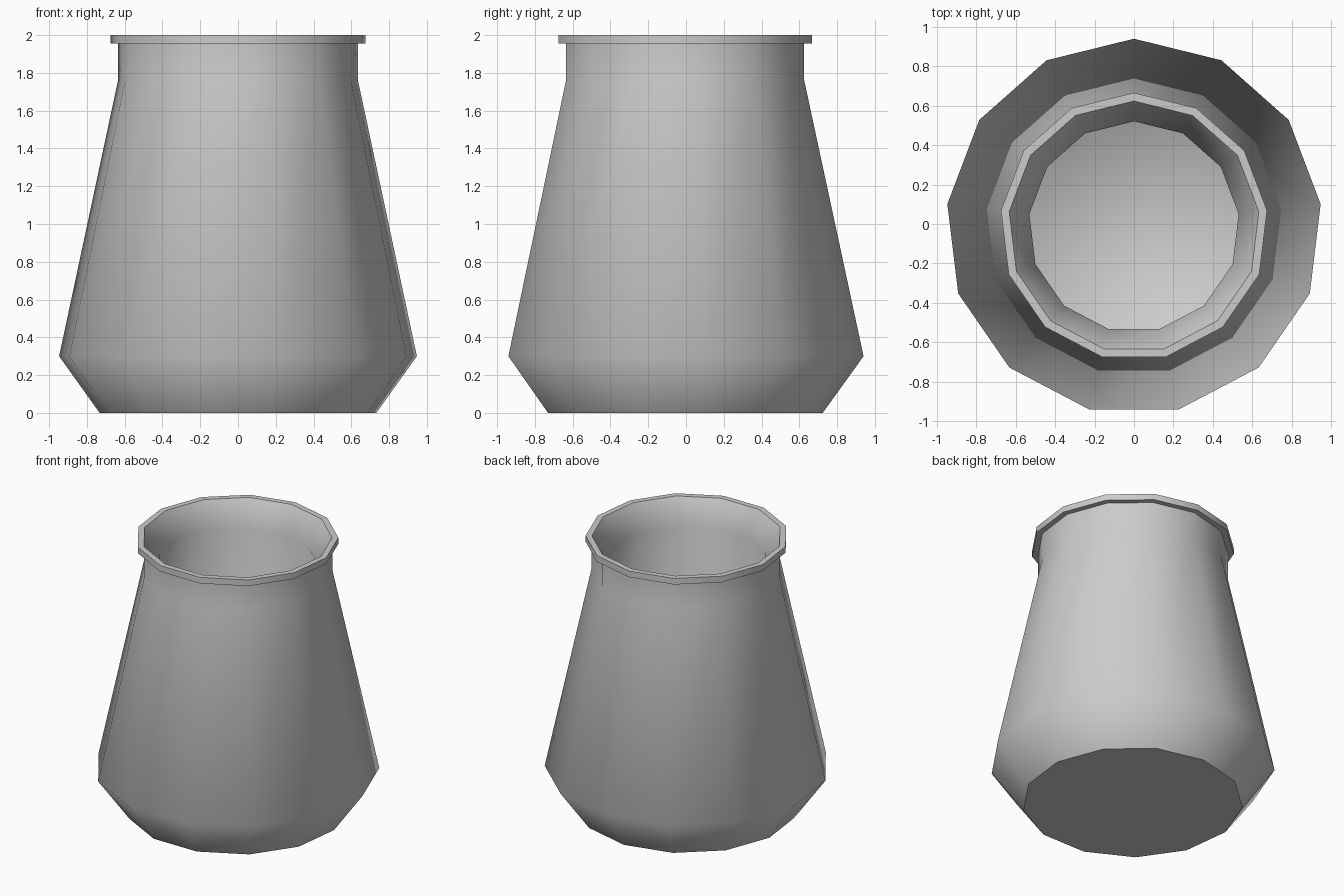
import bpy, bmesh, math

cube = bpy.data.objects.get("Cube")
if cube:
    bpy.data.objects.remove(cube, do_unlink=True)

SIDES = 13
Y_SHIFT = -0.014  # an odd-sided polygon sits off centre

# Unfired grey clay
clay = bpy.data.materials.new("grey_clay")
clay.use_nodes = True
grey = (0.6, 0.6, 0.6, 1)
clay.diffuse_color = grey
clay.node_tree.nodes["Principled BSDF"].inputs["Base Color"].default_value = grey

# Wall profile (radius, height): outside from base to rim, then inside to floor
profile = [
    (0.738, 0), (0.954, 0.3), (0.64, 1.76), (0.64, 1.955),
    (0.68, 1.955), (0.68, 2), (0.638, 2),
    (0.535, 1.82), (0.85, 0.34), (0.67, 0.09),
]

# Turn the profile into rings, with one corner at the back
bm = bmesh.new()
rings = []
for radius, height in profile:
    ring = []
    for i in range(SIDES):
        a = math.pi / 2 + math.tau * i / SIDES
        ring.append(bm.verts.new((radius * math.cos(a), radius * math.sin(a) + Y_SHIFT, height)))
    rings.append(ring)

for lower, upper in zip(rings, rings[1:]):
    for i in range(SIDES):
        j = (i + 1) % SIDES
        bm.faces.new((lower[i], lower[j], upper[j], upper[i]))

# Underside and inner floor
bm.faces.new(rings[0][::-1])
bm.faces.new(rings[-1])
bm.normal_update()

# Smooth walls, with crisp rim and base edges
for face in bm.faces:
    face.smooth = True
for edge in bm.edges:
    at_base = all(v.co.z < 0.001 for v in edge.verts)
    edge.smooth = not at_base and edge.calc_face_angle(0) < math.radians(58)

mesh = bpy.data.meshes.new("pot_body")
bm.to_mesh(mesh)
bm.free()
mesh.materials.append(clay)
pot = bpy.data.objects.new("pot_body", mesh)
bpy.context.collection.objects.link(pot)
